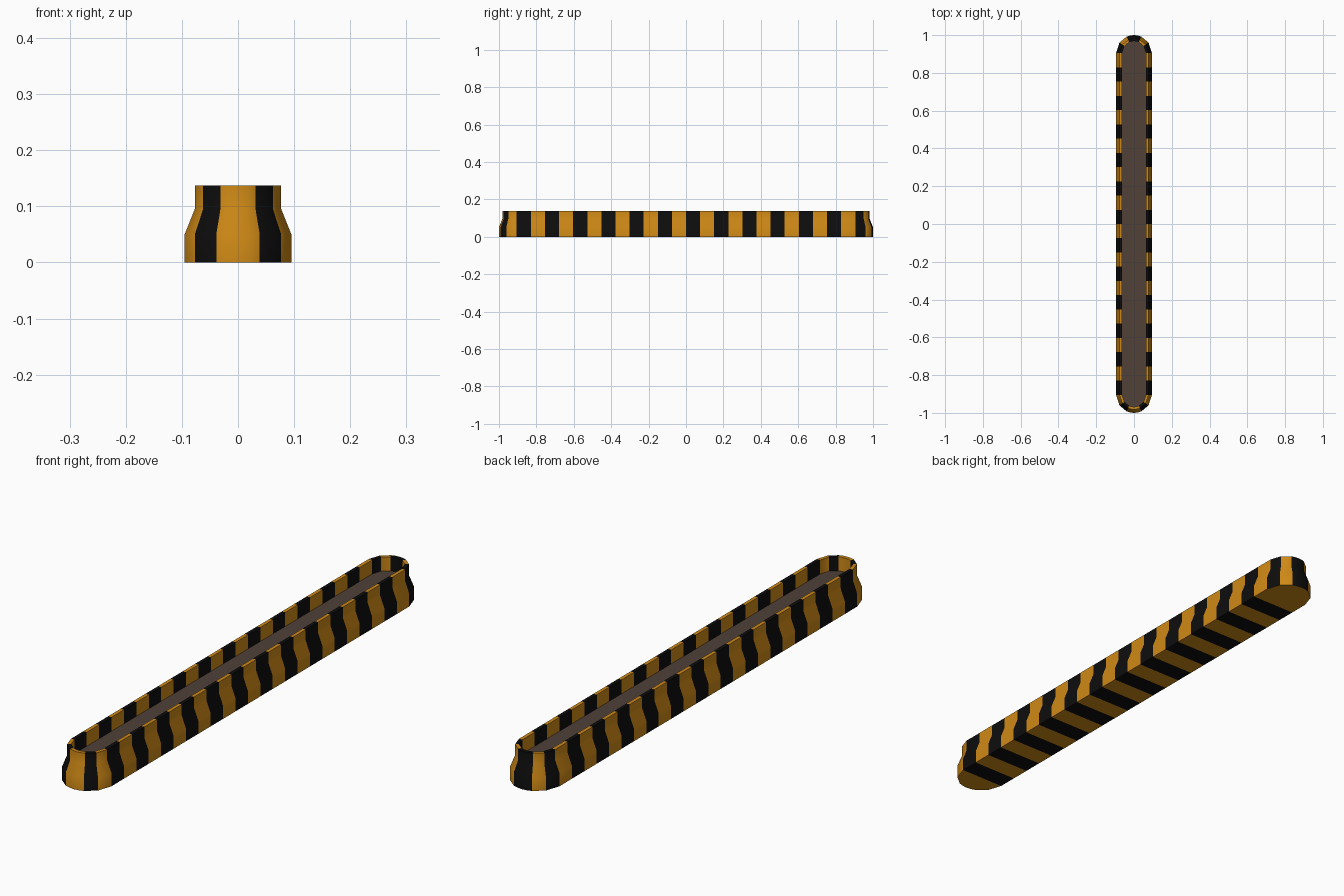
import bpy, bmesh, math

cube = bpy.data.objects.get("Cube")
if cube:
    bpy.data.objects.remove(cube, do_unlink=True)


def material(name, rgb):
    m = bpy.data.materials.new(name)
    m.use_nodes = True
    m.diffuse_color = (*rgb, 1)
    m.node_tree.nodes["Principled BSDF"].inputs["Base Color"].default_value = (*rgb, 1)
    return m


orange = material("amber_orange", (0.62, 0.25, 0.008))
black = material("black", (0.004, 0.004, 0.004))
brown = material("soil_brown", (0.08, 0.053, 0.039))

HALF = 0.905          # half length of the straight run
STRIPES = 24
CAP = [-90, -54, -24, -12, 0, 12, 24, 54, 90]
BANDS = [0, 1, 0, 0, 0, 0, 1, 0]   # stripe pattern around the front cap
# wall profile from the foot, over the rim and down inside: radius, height
PROFILE = [(0.095, 0), (0.095, 0.05), (0.077, 0.095),
           (0.077, 0.137), (0.063, 0.137), (0.063, 0.083)]


def outline(r, z):
    """Counter-clockwise rounded-end loop, starting at the front left of the cap."""
    pts = []
    for end in (-1, 1):
        for a in map(math.radians, CAP):
            pts.append((-end * r * math.sin(a), end * (HALF + r * math.cos(a)), z))
        for i in range(1, STRIPES):
            pts.append((-end * r, end * (HALF - 2 * HALF * i / STRIPES), z))
    return pts[::-1]


# stripe colour of each outline segment (1 = black), alternating all round
colours = BANDS + [i % 2 for i in range(1, STRIPES + 1)][::-1]
colours = BANDS + [(i + 1) % 2 for i in range(STRIPES)]
colours += [1 - b for b in BANDS] + [i % 2 for i in range(STRIPES)]
n = len(colours)


def finish(name, bm, mats):
    me = bpy.data.meshes.new(name)
    bmesh.ops.recalc_face_normals(bm, faces=bm.faces)
    bm.to_mesh(me)
    bm.free()
    for m in mats:
        me.materials.append(m)
    ob = bpy.data.objects.new(name, me)
    bpy.context.collection.objects.link(ob)
    bpy.ops.object.select_all(action="DESELECT")
    ob.select_set(True)
    bpy.context.view_layer.objects.active = ob
    bpy.ops.object.shade_smooth_by_angle(angle=math.radians(38))
    return ob


def ring(bm, r, z):
    """Outline vertices running front cap, +x side, back cap, -x side."""
    pts = outline(r, z)
    start = min(range(n), key=lambda i: abs(pts[i][0] + r) + abs(pts[i][1] + HALF))
    pts = pts[start:] + pts[:start]
    if pts[1][1] > pts[0][1]:        # walk the front cap first
        pts = [pts[0]] + pts[:0:-1]
    return [bm.verts.new(p) for p in pts]


# striped trough walls and rim
bm = bmesh.new()
rings = [ring(bm, r, z) for r, z in PROFILE]
for low, high in zip(rings, rings[1:]):
    for i in range(n):
        j = (i + 1) % n
        bm.faces.new((low[i], low[j], high[j], high[i])).material_index = colours[i]

# striped underside with plain rounded ends
base, c = rings[0], len(CAP)
bm.faces.new(base[:c])
bm.faces.new(base[c - 1 + STRIPES:2 * c - 1 + STRIPES])
for k in range(STRIPES):
    a, b = c - 1 + k, n - k
    f = bm.faces.new((base[a], base[a + 1], base[b - 1], base[b % n]))
    f.material_index = (k + 1) % 2
finish("striped_trough", bm, [orange, black])

# soil filling
bm = bmesh.new()
bm.faces.new(ring(bm, 0.063, 0.083))
soil = finish("soil", bm, [brown])
if soil.data.polygons[0].normal.z < 0:
    soil.data.flip_normals()
